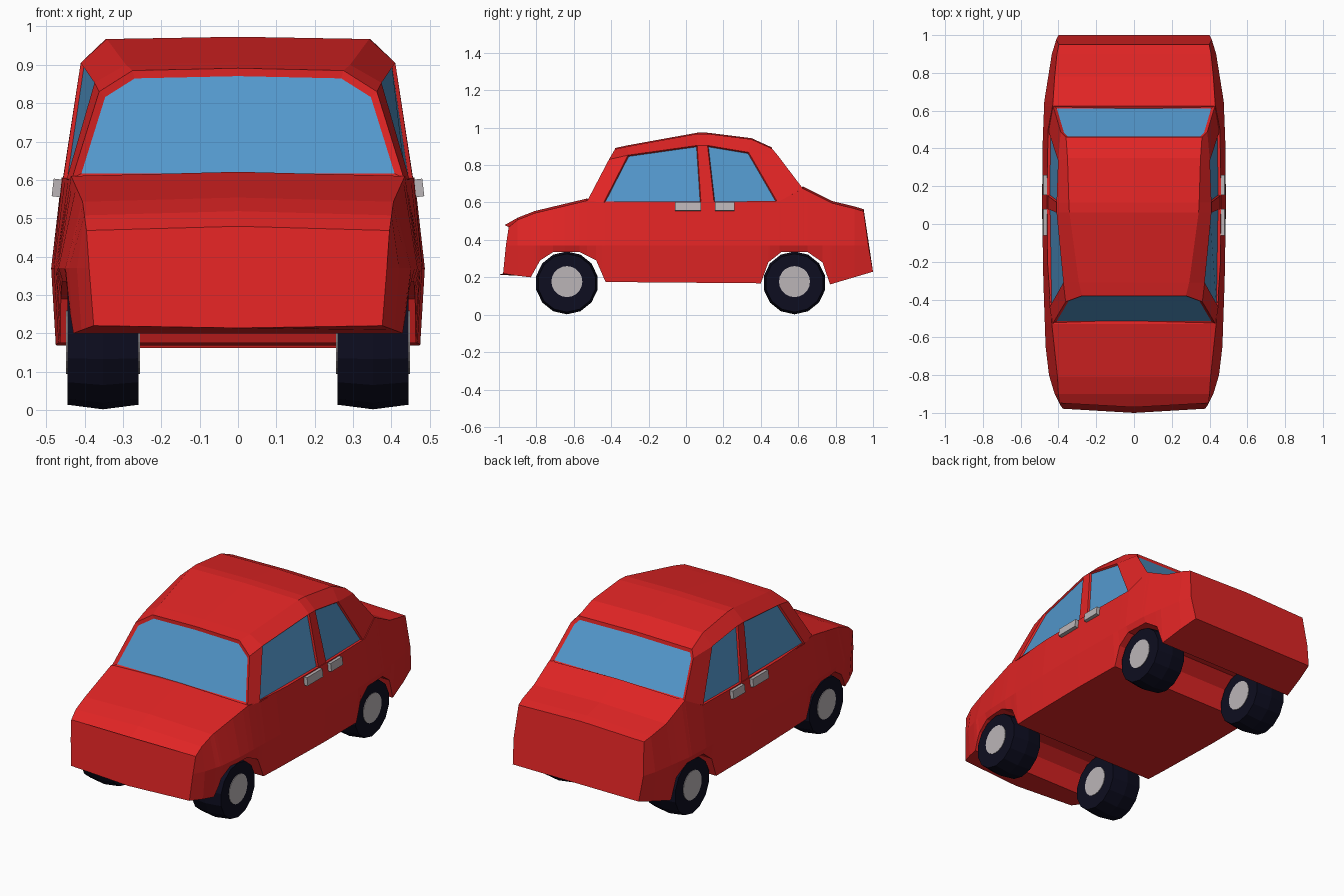
import bpy
import bmesh
import math
from mathutils import Matrix

default_cube = bpy.data.objects.get("Cube")
if default_cube:
    bpy.data.objects.remove(default_cube, do_unlink=True)


def make_material(name, colour):
    mat = bpy.data.materials.new(name)
    mat.use_nodes = True
    mat.diffuse_color = (*colour, 1)
    mat.node_tree.nodes["Principled BSDF"].inputs["Base Color"].default_value = (*colour, 1)
    return mat


red = make_material("red paint", (0.75, 0.018, 0.018))
blue = make_material("blue glass", (0.085, 0.31, 0.6))
black = make_material("dark rubber", (0.004, 0.004, 0.014))
grey = make_material("light grey metal", (0.5, 0.46, 0.475))


def finish(name, bm, *materials):
    mesh = bpy.data.meshes.new(name)
    bm.to_mesh(mesh)
    bm.free()
    for mat in materials:
        mesh.materials.append(mat)
    obj = bpy.data.objects.new(name, mesh)
    bpy.context.scene.collection.objects.link(obj)
    return obj


def interpolate(profile, y):
    """Piecewise linear value of a (y, value) profile."""
    if y <= profile[0][0]:
        return profile[0][1]
    for (y0, a), (y1, b) in zip(profile, profile[1:]):
        if y <= y1:
            return a + (b - a) * (y - y0) / (y1 - y0)
    return profile[-1][1]


def mirrored_ring(half):
    """Complete a ring from its left half, sharing points on the centre line."""
    return half + [(-x, y, z) for x, y, z in reversed(half) if x > 0]


def loft(rings):
    """Skin closed rings; returns the mesh, the side faces by span and the caps."""
    bm = bmesh.new()
    verts = [[bm.verts.new(p) for p in ring] for ring in rings]
    count = len(verts[0])
    spans = []
    for a, b in zip(verts, verts[1:]):
        spans.append([bm.faces.new((a[i], a[(i + 1) % count], b[(i + 1) % count], b[i]))
                      for i in range(count)])
    caps = [bm.faces.new(verts[0]), bm.faces.new(verts[-1])]
    bmesh.ops.recalc_face_normals(bm, faces=bm.faces)
    return bm, spans, caps


# Lower body: sill line with wheel arches, waist, shoulder and bonnet/boot profiles
sill = [(-1, .22), (-.83, .2), (-.78, .29), (-.71, .335), (-.57, .335), (-.48, .29),
        (-.43, .175), (.4, .168), (.44, .28), (.51, .335), (.65, .335), (.73, .28),
        (.77, .162), (1, .23)]
waist = [(-1, .388), (-.9, .42), (-.8, .45), (-.65, .468), (-.3, .48), (.1, .487),
         (.45, .483), (.65, .475), (.9, .435), (1, .412)]
shoulder = [(-1, .395), (-.81, .405), (-.53, .435), (-.2, .458), (.2, .46),
            (.5, .455), (.63, .43), (.78, .42), (1, .398)]
deck = [(-1, .468), (-.81, .543), (-.53, .61), (-.45, .605), (.5, .607),
        (.625, .675), (.78, .597), (.9, .568), (1, .553)]

stations = sorted({y for profile in (sill, waist, shoulder, deck) for y, _ in profile})
body_rings = []
for y in stations:
    low, high = interpolate(sill, y), interpolate(deck, y)
    wide, edge = interpolate(waist, y), interpolate(shoulder, y)
    crown = 0.0 if -.5 < y < .55 else .011
    lean = {-1: .03, 1: -.05}.get(y, 0)      # sloping nose and tail
    bow = .022 if y == -1 else 0             # nose curves back at the sides
    body_rings.append(mirrored_ring([
        (0, y, low - (.006 if y == -1 else 0)),
        (wide - .012, y + bow, low),
        (wide, y + bow + lean / 2, .37),
        (edge, y + bow + lean, high),
        (0, y + lean, high + crown)]))
bm, _, _ = loft(body_rings)
finish("lower_body", bm, red)

# Cabin: each pillar line gives its belt, window top and roof edge points
pillars = [
    ((.432, -.53, .605), (.362, -.412, .83), (.275, -.38, .885)),
    ((.447, -.44, .6), (.374, -.31, .853), (.292, -.31, .9)),
    ((.456, .08, .6), (.41, .06, .905), (.342, .06, .967)),
    ((.457, .15, .6), (.41, .115, .905), (.345, .115, .967)),
    ((.452, .49, .6), (.402, .335, .868), (.352, .35, .938)),
    ((.43, .63, .668), (.388, .488, .855), (.36, .46, .888)),
]
cabin_rings = []
for belt, window_top, roof_edge in pillars:
    centre = (0, roof_edge[1], roof_edge[2] + .006)
    cabin_rings.append(mirrored_ring([belt, window_top, roof_edge, centre]))
bm, spans, screens = loft(cabin_rings)

# Side windows, windscreen and rear window are recessed panes
side_panes = [spans[bay][side] for bay in (1, 3) for side in (0, 5)]
for panes, border in ((side_panes, .005), (screens, .018)):
    bmesh.ops.inset_individual(bm, faces=panes, thickness=border, depth=-.01,
                               use_even_offset=True)
    for pane in panes:
        pane.material_index = 1
finish("cabin", bm, red, blue)


def disc_stack(name, x_centre, y, z, profile, sides, mat):
    """Solid of revolution about the x axis from (offset, radius) pairs."""
    rings = []
    for offset, radius in profile:
        rings.append([(x_centre + offset,
                       y + radius * math.sin(math.tau * i / sides),
                       z + radius * math.cos(math.tau * i / sides))
                      for i in range(sides)])
    bm, _, _ = loft(rings)
    return finish(name, bm, mat)


# Wheels: barrel shaped tyres with a hub plate on both faces
tyre_profile = [(-.093, .156), (0, .168), (.093, .156)]
for end, y in (("front", -.637), ("rear", .58)):
    for side, sign in (("left", 1), ("right", -1)):
        label = f"{end}_{side}"
        x = sign * .352
        disc_stack(f"{label}_tyre", x, y, .17, tyre_profile, 14, black)
        for face, out in (("outer", sign), ("inner", -sign)):
            disc_stack(f"{label}_{face}_hub", x + out * .093, y, .177,
                       [(-.003, .083), (.003, .083)], 20, grey)

# Door handles, tilted to follow the doors
for door, y, length in (("front", .01, .14), ("rear", .207, .105)):
    for side, sign in (("left", 1), ("right", -1)):
        bm = bmesh.new()
        bmesh.ops.create_cube(bm, size=1)
        bm.transform(Matrix.Translation((sign * .471, y, .579))
                     @ Matrix.Rotation(sign * -.12, 4, "Y")
                     @ Matrix.Diagonal((.024, length, .046, 1)))
        finish(f"{door}_{side}_handle", bm, grey)
